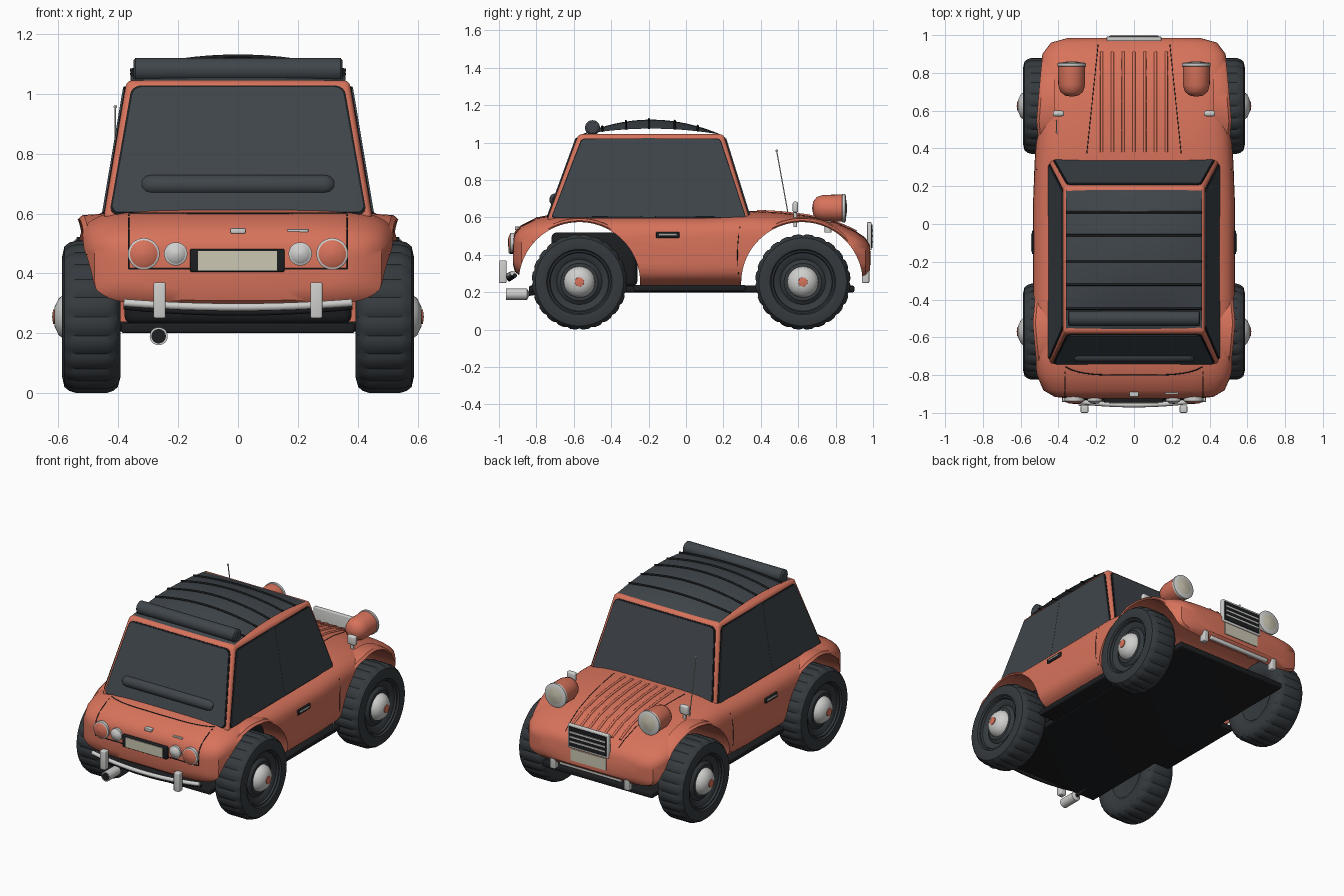
import bpy, bmesh, math
from mathutils import Vector, Matrix
from mathutils.bvhtree import BVHTree

if "Cube" in bpy.data.objects:
    bpy.data.objects.remove(bpy.data.objects["Cube"], do_unlink=True)


def material(name, *rgb):
    m = bpy.data.materials.new(name)
    m.use_nodes = True
    m.diffuse_color = (*rgb, 1)
    m.node_tree.nodes["Principled BSDF"].inputs["Base Color"].default_value = (*rgb, 1)
    return m


ORANGE = material("coral paint", 0.68, 0.17, 0.105)
GLASS = material("dark glass and fabric", 0.05, 0.06, 0.07)
TYRE = material("tyre rubber", 0.035, 0.042, 0.048)
BLACK = material("black trim", 0.012, 0.013, 0.015)
CHROME = material("pale metal", 0.62, 0.62, 0.61)
CREAM = material("cream", 0.6, 0.57, 0.45)


def finish(bm, name, mat, angle=35):
    bmesh.ops.recalc_face_normals(bm, faces=bm.faces)
    me = bpy.data.meshes.new(name)
    bm.to_mesh(me)
    bm.free()
    me.materials.append(mat)
    me.shade_smooth()
    me.set_sharp_from_angle(angle=math.radians(angle))
    ob = bpy.data.objects.new(name, me)
    bpy.context.collection.objects.link(ob)
    return ob


def box(name, mat, x, y, z, bevel=0.0):
    """Box from three (low, high) ranges."""
    bm = bmesh.new()
    bmesh.ops.create_cube(bm, size=1)
    for v in bm.verts:
        v.co = [sum(r) / 2 + c * (r[1] - r[0]) for c, r in zip(v.co, (x, y, z))]
    if bevel:
        bmesh.ops.bevel(bm, geom=bm.edges[:], offset=bevel, segments=3, profile=0.5, affect='EDGES')
    return finish(bm, name, mat)


def loft(rings, caps=True, closed=True):
    """Skin a list of point rings."""
    bm = bmesh.new()
    vs = [[bm.verts.new(p) for p in ring] for ring in rings]
    n = len(rings[0])
    for a, b in zip(vs, vs[1:]):
        for i in range(n if closed else n - 1):
            j = (i + 1) % n
            bm.faces.new((a[i], a[j], b[j], b[i]))
    if caps:
        bm.faces.new(vs[0])
        bm.faces.new(vs[-1])
    return bm


def lathe(name, mat, profile, center, axis='Y', flip=1, seg=32, notch=None):
    """Revolve (radius, offset) points round an axis; notch alternates tread radii."""
    cx, cy, cz = center
    rings = []
    for r, a in profile:
        ring = []
        for s in range(seg):
            rr = max(r, 0.0005) - (0.007 if notch and r > notch and s % 4 == 0 else 0)
            t = 2 * math.pi * s / seg
            u, w = rr * math.cos(t), rr * math.sin(t)
            ring.append((cx + flip * a, cy + u, cz + w) if axis == 'X' else (cx + u, cy + flip * a, cz + w))
        rings.append(ring)
    return finish(loft(rings), name, mat)


def tube(name, mat, pts, r=0.004, cyclic=False):
    cu = bpy.data.curves.new(name, 'CURVE')
    cu.dimensions = '3D'
    cu.bevel_depth, cu.bevel_resolution, cu.use_fill_caps = r, 3, True
    sp = cu.splines.new('POLY')
    sp.points.add(len(pts) - 1)
    for p, q in zip(sp.points, pts):
        p.co = (*q, 1)
    sp.use_cyclic_u = cyclic
    cu.materials.append(mat)
    ob = bpy.data.objects.new(name, cu)
    bpy.context.collection.objects.link(ob)
    return ob


def panel(name, mat, quad, inset, thick, radius):
    """Rounded plate lying on a flat quad of the cabin."""
    bm = bmesh.new()
    f = bm.faces.new([bm.verts.new(p) for p in quad])
    f.normal_update()
    if f.normal.dot(f.calc_center_median() - Vector((0, -0.2, 0.8))) < 0:
        f.normal_flip()
    rim = bmesh.ops.inset_individual(bm, faces=[f], thickness=inset)["faces"]
    bmesh.ops.delete(bm, geom=rim, context='FACES')
    bmesh.ops.bevel(bm, geom=bm.verts[:], offset=radius, segments=5, profile=0.5, affect='VERTICES')
    f = bm.faces[:][0]
    f.normal_update()
    shift = f.normal * thick
    top = bmesh.ops.extrude_face_region(bm, geom=[f])["geom"]
    bmesh.ops.translate(bm, vec=shift, verts=[g for g in top if isinstance(g, bmesh.types.BMVert)])
    return finish(bm, name, mat, 25)


# Lower body: superellipse sections (y, half width, bottom, top) along the car
sections = [(-.925, .34, .35, .49), (-.915, .42, .31, .525), (-.88, .48, .28, .56), (-.8, .515, .25, .6),
            (-.7, .535, .23, .62), (-.4, .535, .22, .62), (.1, .535, .22, .62), (.35, .525, .22, .635),
            (.5, .515, .22, .627), (.65, .505, .23, .61), (.8, .5, .25, .575), (.9, .485, .27, .53),
            (.96, .44, .29, .49), (.985, .35, .32, .45)]


def section(y, w, lo, hi, n=72, power=2 / 4.5):
    def bend(c):
        return math.copysign(abs(c) ** power, c)
    angles = [2 * math.pi * i / n for i in range(n)]
    return [(w * bend(math.cos(t)), y, (lo + hi) / 2 + (hi - lo) / 2 * bend(math.sin(t))) for t in angles]


bm = loft([section(*s) for s in sections])
surface = BVHTree.FromBMesh(bm)
body = finish(bm, "lower_body", ORANGE)


def hit(x, y, z, d):
    """Project a point on to the body along d."""
    p = surface.ray_cast(Vector((x, y, z)), Vector(d))[0]
    return p if p else Vector((x, y, z))


# Wheel arches cut right through, leaving a shell over the wheels
AXLES = {"rear": -0.57, "front": 0.62}
for end, y in AXLES.items():
    cutter = lathe("arch_cutter", ORANGE, [(.325, -.8), (.325, .8)], (0, y, .25), 'X', seg=80)
    cutter.hide_render = True
    mod = body.modifiers.new("arch", 'BOOLEAN')
    mod.operation, mod.object, mod.solver = 'DIFFERENCE', cutter, 'EXACT'
    bpy.context.view_layer.objects.active = body
    bpy.ops.object.modifier_apply(modifier=mod.name)
    bpy.data.objects.remove(cutter, do_unlink=True)
body.data.set_sharp_from_angle(angle=math.radians(35))

# Underside
box("floor_plate", BLACK, (-.39, .39), (-.84, .9), (.2, .235), .008)
box("sills", BLACK, (-.5, .5), (-.28, .32), (.205, .24), .01)
box("rear_inner_box", BLACK, (-.38, .38), (-.72, -.26), (.23, .52), .03)

# Wheels and wing lips
tyre = [(0, .04), (.13, .03), (.15, .01), (.2, 0), (.235, .01), (.248, .025), (.255, .045), (.255, .15), (.248, .172),
        (.235, .188), (.2, .196), (.175, .192), (.168, .182), (.16, .182), (.155, .17), (.135, .165), (.12, .155),
        (.1, .17), (0, .17)]
for side, s in (("left", 1), ("right", -1)):
    for end, y in AXLES.items():
        c = (s * .392, y + (.005 if end == "front" else 0), .255)
        lathe(f"{end}_{side}_wheel", TYRE, tyre, c, 'X', s, 96, .24)
        lathe(f"{end}_{side}_hubcap", CHROME, [(.085, .16), (.08, .185), (.06, .208), (.03, .222), (0, .222)], c, 'X', s)
        lathe(f"{end}_{side}_hub_centre", ORANGE, [(.026, .21), (.024, .226), (0, .229)], c, 'X', s)
        lo, hi, out = (25, 140, .53) if end == "rear" else (40, 165, .51)
        rings = []
        for i in range(25):
            t = math.radians(lo + (hi - lo) * i / 24)
            k = out - .03 * abs(i - 12) / 12
            rings.append([(s * x, y + r * math.cos(t), .25 + r * math.sin(t))
                          for x, r in ((.42, .326), (k, .326), (k + .006, .333), (k - .008, .345), (.42, .352))])
        finish(loft(rings), f"{end}_{side}_wing_lip", ORANGE)

# Cabin: tapered shell with inset glass
LOW, HIGH = .58, 1.045
bx, tx, by0, by1, ty0, ty1 = .45, .372, -.745, .345, -.575, .2
low = [(-bx, by0, LOW), (bx, by0, LOW), (bx, by1, LOW), (-bx, by1, LOW)]
high = [(-tx, ty0, HIGH), (tx, ty0, HIGH), (tx, ty1, HIGH), (-tx, ty1, HIGH)]
bm = loft([low, high])
bmesh.ops.bevel(bm, geom=bm.edges[:], offset=.018, segments=3, profile=0.5, affect='EDGES')
finish(bm, "cabin_shell", ORANGE)
for i, name in ((0, "rear"), (2, "front")):
    quad = [low[i], low[i + 1], high[i + 1], high[i]]
    panel(name + "_window_seal", BLACK, quad, .026, .004, .03)
    panel(name + "_window", GLASS, quad, .036, .008, .025)
for side, s in (("left", 1), ("right", -1)):
    def side_quad(a, b, c, d):
        return [(s * bx, a, LOW), (s * bx, b, LOW), (s * tx, c, HIGH), (s * tx, d, HIGH)]
    panel(side + "_window_seal", BLACK, side_quad(by0, by1, ty1, ty0), .028, .003, .02)
    panel(side + "_rear_window", GLASS, side_quad(by0, -.2, -.2, ty0), .036, .008, .015)
    panel(side + "_door_window", GLASS, side_quad(-.2, by1, ty1, -.2), .036, .008, .015)
    panel(side + "_window_post", GLASS, side_quad(-.257, -.143, -.143, -.257), .03, .007, .003)


# Folding fabric roof with ribs and rolls
def roof(u, v, lift=0.0):
    return (.36 * u, -.187 + .373 * v, 1.043 + lift + .08 * (1 - v * v) * (1 - .6 * u * u))


grid = [i / 10 - 1 for i in range(21)]
finish(loft([[roof(u, v) for u in grid] for v in grid], False, False), "fabric_roof", GLASS, 60)
for v in (.67, .34, -.03, -.36, -.7):
    tube("roof_rib", BLACK, [roof(u, v, .003) for u in grid], .006)
roll = [(.03, -.35), (.04, -.343), (.04, .343), (.03, .35)]
lathe("roof_roll", GLASS, roll, (0, -.5, 1.08), 'X')
rr = [(.018, -.32), (.03, -.308), (.034, -.29), (.034, .29), (.03, .308), (.018, .32)]
lathe("rear_window_roll", GLASS, rr, (0, -.697, .695), 'X')

# Bonnet ribs and panel seams
DOWN, FORWARD = (0, 0, -1), (0, 1, 0)
for i in range(-3, 4):
    tube("bonnet_rib", ORANGE, [hit(i * .057, .38 + .53 * k / 12, 2, DOWN) for k in range(13)], .008)
for s in (1, -1):
    tube("bonnet_seam", BLACK, [hit(s * (.25 - .06 * k / 12), .37 + .58 * k / 12, 2, DOWN) for k in range(13)], .002)
    tube("door_seam", BLACK, [hit(s * 2, .275 + .6 * (z - .4) ** 2, z, (-s, 0, 0))
                              for z in (.25, .3, .35, .4, .45, .5, .55)], .002)
    tube("boot_side_seam", BLACK, [hit(s * .365, -2, .415 + .018 * k, FORWARD) for k in range(11)], .003)
for z in (.415, .6):
    tube("boot_seam", BLACK, [hit(.0365 * k, -2, z, FORWARD) for k in range(-10, 11)], .003)

# Paired side and lamp details
for side, s in (("left", 1), ("right", -1)):
    box(side + "_door_handle_recess", BLACK, sorted((s * .525, s * .54)), (-.16, -.035), (.49, .522), .005)
    box(side + "_door_handle", CHROME, sorted((s * .535, s * .546)), (-.145, -.05), (.502, .513), .003)
    lamp = (s * .33, 0, .65)
    lathe(side + "_headlamp_shell", ORANGE, [(0, .674), (.035, .68), (.06, .7), (.071, .735), (.072, .84)], lamp)
    lathe(side + "_headlamp_rim", CHROME, [(.07, .832), (.076, .836), (.076, .85), (.066, .855)], lamp)
    lathe(side + "_headlamp_lens", CREAM, [(.067, .85), (.04, .858), (0, .862)], lamp)
    tube(side + "_headlamp_stand", CHROME, [(s * .33, .76, .52), (s * .33, .76, .6)], .02)
    box(side + "_marker_lamp", CHROME, (s * .4 - .03, s * .4 + .03), (.57, .6), (.625, .685), .012)
    tube(side + "_marker_stem", CHROME, [(s * .4, .585, .55), (s * .4, .585, .64)], .01)
    for name, x, r, mat in (("tail", .315, .046, ORANGE), ("reverse", .208, .032, CHROME)):
        y = hit(s * x, -2, .465, FORWARD).y
        c = (s * x, y, .465)
        lathe(f"{side}_{name}_lamp_ring", CHROME, [(r + .007, .02), (r + .007, -.012), (r, -.016)], c)
        lathe(f"{side}_{name}_lamp", mat, [(r, 0), (r, -.016), (r * .7, -.024), (0, -.028)], c)
    box(side + "_rear_overrider", CHROME, (s * .262 - .02, s * .262 + .02), (-1, -.96), (.25, .37), .006)
    box(side + "_front_overrider", CHROME, (s * .262 - .018, s * .262 + .018), (.94, .98), (.25, .37), .006)

# Bumpers, plates, grille
tube("rear_bumper", CHROME, [(.038 * k, -.958 + .0003 * k * k, .287 + .00015 * k * k) for k in range(-10, 11)], .013)
tube("rear_bumper_strip", BLACK, [(.038 * k, -.945 + .0003 * k * k, .27 + .0002 * k * k) for k in range(-10, 11)], .012)
box("front_bumper", CHROME, (-.22, .22), (.95, .972), (.285, .315), .008)
box("rear_plate_holder", BLACK, (-.16, .155), (-.945, -.9), (.405, .482), .005)
box("rear_plate", CREAM, (-.133, .13), (-.949, -.943), (.41, .474))
box("boot_handle", CHROME, (-.025, .025), (-.915, -.87), (.533, .551), .004)
box("boot_strip", CHROME, (.165, .235), (-.9, -.87), (.536, .548), .003)
box("grille_frame", CHROME, (-.145, .145), (.968, .992), (.425, .575), .005)
box("grille_mesh", BLACK, (-.132, .132), (.99, .996), (.438, .562))
for z in (.47, .5, .53):
    box("grille_bar", CHROME, (-.125, .125), (.994, 1.0), (z - .005, z + .005))
box("front_plate", CREAM, (-.125, .125), (.975, .99), (.345, .42))

# Exhaust and aerial
lathe("exhaust", CHROME, [(.024, -.94), (.024, -.962), (.03, -.962), (.03, -.85), (.012, -.84)], (-.265, 0, .19))
lathe("exhaust_bore", BLACK, [(.024, -.955), (.024, -.963)], (-.265, 0, .19))
tube("exhaust_pipe", BLACK, [(-.265, -.85, .19), (-.265, -.7, .215)], .012)
tube("aerial", CHROME, [(-.41, .553, .58), (-.41, .485, .955)], .003)
lathe("aerial_tip", CHROME, [(0, -.007), (.006, -.003), (.006, .003), (0, .007)], (-.41, .485, .957), seg=12)
